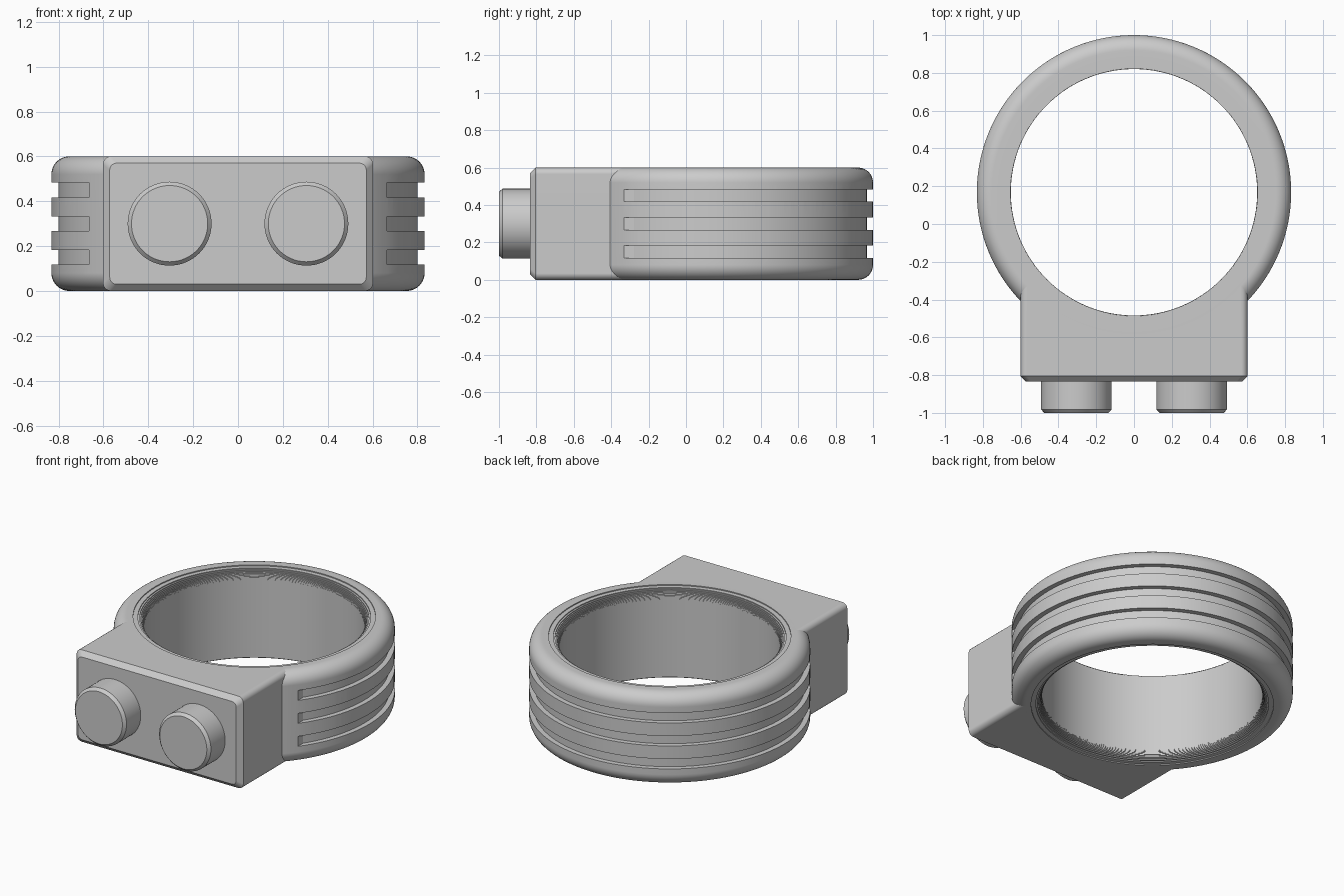
import bpy, bmesh, math
from mathutils import Matrix, Vector

cube = bpy.data.objects.get("Cube")
if cube:
    bpy.data.objects.remove(cube, do_unlink=True)

H = 0.6                      # height of the clamp
OUTER, BORE = 0.832, 0.652
FRONT = -0.835               # front face of the block

grey = bpy.data.materials.new("plain grey")
grey.use_nodes = True
colour = (0.6, 0.6, 0.6, 1)
grey.diffuse_color = colour
grey.node_tree.nodes["Principled BSDF"].inputs["Base Color"].default_value = colour


def loft(name, rings, closed=False):
    """Skin a list of point rings; cap the ends, or join last to first."""
    bm = bmesh.new()
    loops = [[bm.verts.new(p) for p in ring] for ring in rings]
    pairs = list(zip(loops, loops[1:]))
    if closed:
        pairs.append((loops[-1], loops[0]))
    else:
        bm.faces.new(loops[0])
        bm.faces.new(loops[-1])
    n = len(loops[0])
    for a, b in pairs:
        for i in range(n):
            j = (i + 1) % n
            bm.faces.new((a[i], a[j], b[j], b[i]))
    bmesh.ops.recalc_face_normals(bm, faces=bm.faces)
    mesh = bpy.data.meshes.new(name)
    bm.to_mesh(mesh)
    bm.free()
    mesh.materials.append(grey)
    obj = bpy.data.objects.new(name, mesh)
    bpy.context.collection.objects.link(obj)
    return obj


def lathe(name, profile, matrix, closed=False, sides=128):
    turns = [2 * math.pi * i / sides for i in range(sides)]
    return loft(name, [[matrix @ Vector((r * math.cos(t), r * math.sin(t), z))
                        for t in turns] for r, z in profile], closed)


def activate(obj):
    bpy.ops.object.select_all(action="DESELECT")
    obj.select_set(True)
    bpy.context.view_layer.objects.active = obj


def cut(obj, tool):
    activate(obj)
    mod = obj.modifiers.new("cut", "BOOLEAN")
    mod.operation, mod.solver, mod.object = "DIFFERENCE", "EXACT", tool
    bpy.ops.object.modifier_apply(modifier=mod.name)
    bpy.data.objects.remove(tool, do_unlink=True)


def smooth(obj):
    activate(obj)
    bpy.ops.object.shade_smooth_by_angle(angle=math.radians(30))
    mod = obj.modifiers.new("flat faces", "WEIGHTED_NORMAL")
    mod.keep_sharp = True


def mirrored(lower):
    """Complete a profile by reflecting its lower half at mid height."""
    return lower + [(r, H - z) for r, z in reversed(lower)]


def rounded_rect(hw, hh, radius, y, steps=5):
    points = []
    for k, (sx, sz) in enumerate([(1, 1), (-1, 1), (-1, -1), (1, -1)]):
        for i in range(steps + 1):
            t = math.pi / 2 * (k + i / steps)
            points.append((sx * (hw - radius) + radius * math.cos(t), y,
                           H / 2 + sz * (hh - radius) + radius * math.sin(t)))
    return points


place = Matrix.Translation((0, 1 - OUTER, 0))

# Ring: smoothly rounded outside, bore mouths rounded in fine steps
fillet, lip, steps = 0.08, 0.065, 10
arc = [math.pi / 2 * i / 10 for i in range(11)]
outside = [(OUTER - fillet + fillet * math.sin(t), fillet - fillet * math.cos(t)) for t in arc]
inside = []
for i in range(steps):
    low, high = lip * i / steps, lip * (i + 1) / steps
    r = BORE + lip - math.sqrt(lip ** 2 - (lip - low) ** 2)
    inside += [(r, low), (r, high)]
inside.append((BORE, lip))
ring = lathe("ring", mirrored(outside) + mirrored(inside)[::-1], place, closed=True)

# Three outer grooves, stopped short at the front by a straight wall
for z in (0.15, 0.30, 0.45):
    low, high = z - 0.0325, z + 0.0325
    groove = lathe("groove_cutter", [(0.8, low), (0.9, low), (0.9, high), (0.8, high)],
                   place, closed=True)
    cut(groove, loft("groove_stop", [rounded_rect(0.665, 0.5, 0.01, y, 1) for y in (-1, 0.1)]))
    cut(ring, groove)
smooth(ring)

# Front block with a chamfered face, hollowed where the ring passes through
chamfer = 0.03
block = loft("front_block", [
    rounded_rect(0.602 - chamfer, H / 2 - chamfer, 0.03, FRONT),
    rounded_rect(0.602, H / 2, 0.035, FRONT + chamfer),
    rounded_rect(0.602, H / 2, 0.035, -0.22)])
cut(block, lathe("block_cutter", [(0.735, -0.1), (0.735, H + 0.1)], place))
smooth(block)

# Two round buttons on the front face
for name, x in (("left_button", 0.305), ("right_button", -0.305)):
    turn = Matrix.Translation((x, -0.8, H / 2)) @ Matrix.Rotation(math.pi / 2, 4, "X")
    smooth(lathe(name, [(0.187, 0), (0.187, 0.182), (0.17, 0.2)], turn, sides=64))
